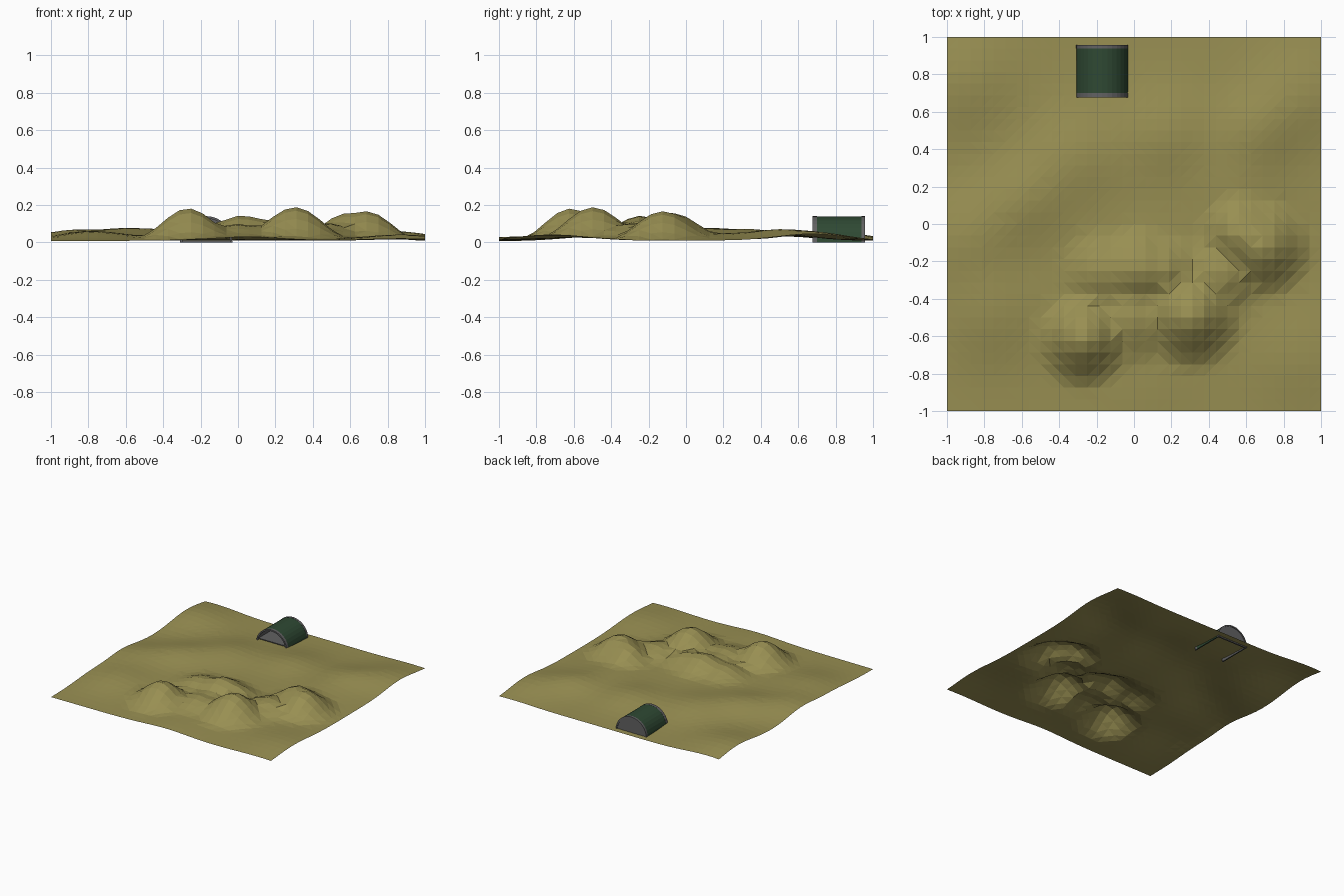
import bpy, bmesh
from math import cos, sin, pi, exp, hypot

cube = bpy.data.objects.get("Cube")
if cube:
    bpy.data.objects.remove(cube)


def material(name, rgb):
    m = bpy.data.materials.new(name)
    m.use_nodes = True
    m.diffuse_color = (*rgb, 1)
    m.node_tree.nodes["Principled BSDF"].inputs["Base Color"].default_value = (*rgb, 1)
    return m


SAND = material("dry_grass", (0.315, 0.275, 0.085))
GREEN = material("dark_green", (0.028, 0.066, 0.033))
GREY = material("metal_grey", (0.12, 0.12, 0.122))


def finish(bm, name, mat):
    mesh = bpy.data.meshes.new(name)
    bm.to_mesh(mesh)
    bm.free()
    mesh.materials.append(mat)
    obj = bpy.data.objects.new(name, mesh)
    bpy.context.collection.objects.link(obj)


# Steep hills and the saddles joining them: x, y, height, radius
HILLS = [
    (-0.27, -0.62, 0.155, 0.28),
    (-0.17, -0.25, 0.062, 0.25),
    (0.02, -0.24, 0.100, 0.26),
    (0.16, -0.25, 0.078, 0.22),
    (0.00, -0.52, 0.060, 0.26),
    (0.31, -0.50, 0.158, 0.30),
    (0.47, -0.27, 0.080, 0.27),
    (0.57, -0.06, 0.120, 0.24),
    (0.69, -0.13, 0.146, 0.29),
]
# Gentle swells: x, y, height, spread
SWELLS = [
    (-0.90, 0.76, 0.054, 0.20),
    (-0.60, 0.12, 0.050, 0.16),
    (-0.90, -0.08, 0.050, 0.17),
    (-0.78, -0.48, 0.046, 0.18),
    (-0.32, 0.36, 0.048, 0.18),
    (0.17, 0.48, 0.046, 0.17),
    (0.64, 0.50, 0.042, 0.14),
    (0.88, 0.68, 0.046, 0.18),
    (0.58, 0.18, 0.028, 0.17),
    (0.05, -0.95, 0.016, 0.18),
    (0.88, -0.72, 0.034, 0.20),
    (0.00, -0.35, 0.026, 0.34),
    (0.00, 0.05, 0.015, 0.52),
]


def ground(x, y):
    z = 0.006
    for cx, cy, h, s in SWELLS:
        z += h * exp(-((x - cx) ** 2 + (y - cy) ** 2) / (2 * s * s))
    blend = 0.0
    for cx, cy, h, r in HILLS:
        d = hypot(x - cx, y - cy)
        if d < r:
            blend += (h * (1 + cos(pi * d / r)) / 2) ** 4
    return z + blend ** 0.25


# Terrain sheet, faceted into triangles
bm = bmesh.new()
bmesh.ops.create_grid(bm, x_segments=32, y_segments=32, size=1)
for v in bm.verts:
    v.co.z = ground(v.co.x, v.co.y)
bmesh.ops.triangulate(bm, faces=bm.faces, quad_method="SHORT_EDGE")
finish(bm, "terrain", SAND)

# Arched shelter: half-round extrusions along y
CENTRE_X, SEGMENTS = -0.17, 16


def arch(name, outer, inner, y0, y1, mat):
    angles = [pi * i / SEGMENTS for i in range(SEGMENTS + 1)]
    outline = [(outer * cos(a), outer * sin(a)) for a in angles]
    if inner:
        outline += [(inner * cos(a), inner * sin(a)) for a in reversed(angles)]
    bm = bmesh.new()
    face = bm.faces.new([bm.verts.new((CENTRE_X + x, y0, z)) for x, z in outline])
    out = bmesh.ops.extrude_face_region(bm, geom=[face], use_keep_orig=True)
    moved = [g for g in out["geom"] if isinstance(g, bmesh.types.BMVert)]
    bmesh.ops.translate(bm, verts=moved, vec=(0, y1 - y0, 0))
    bmesh.ops.recalc_face_normals(bm, faces=bm.faces)
    finish(bm, name, mat)


arch("shelter_roof", 0.139, 0.134, 0.70, 0.94, GREEN)
arch("shelter_lining", 0.134, 0.129, 0.69, 0.945, GREY)
arch("front_rim", 0.14, 0.128, 0.677, 0.70, GREY)
arch("back_rim", 0.14, 0.128, 0.938, 0.956, GREY)
arch("back_wall", 0.128, 0, 0.94, 0.952, GREY)

# Shelter floor slab
bm = bmesh.new()
bmesh.ops.create_cube(bm, size=1)
for v in bm.verts:
    v.co = (CENTRE_X + v.co.x * 0.25, 0.815 + v.co.y * 0.26, 0.034 + v.co.z * 0.006)
finish(bm, "shelter_floor", GREY)
